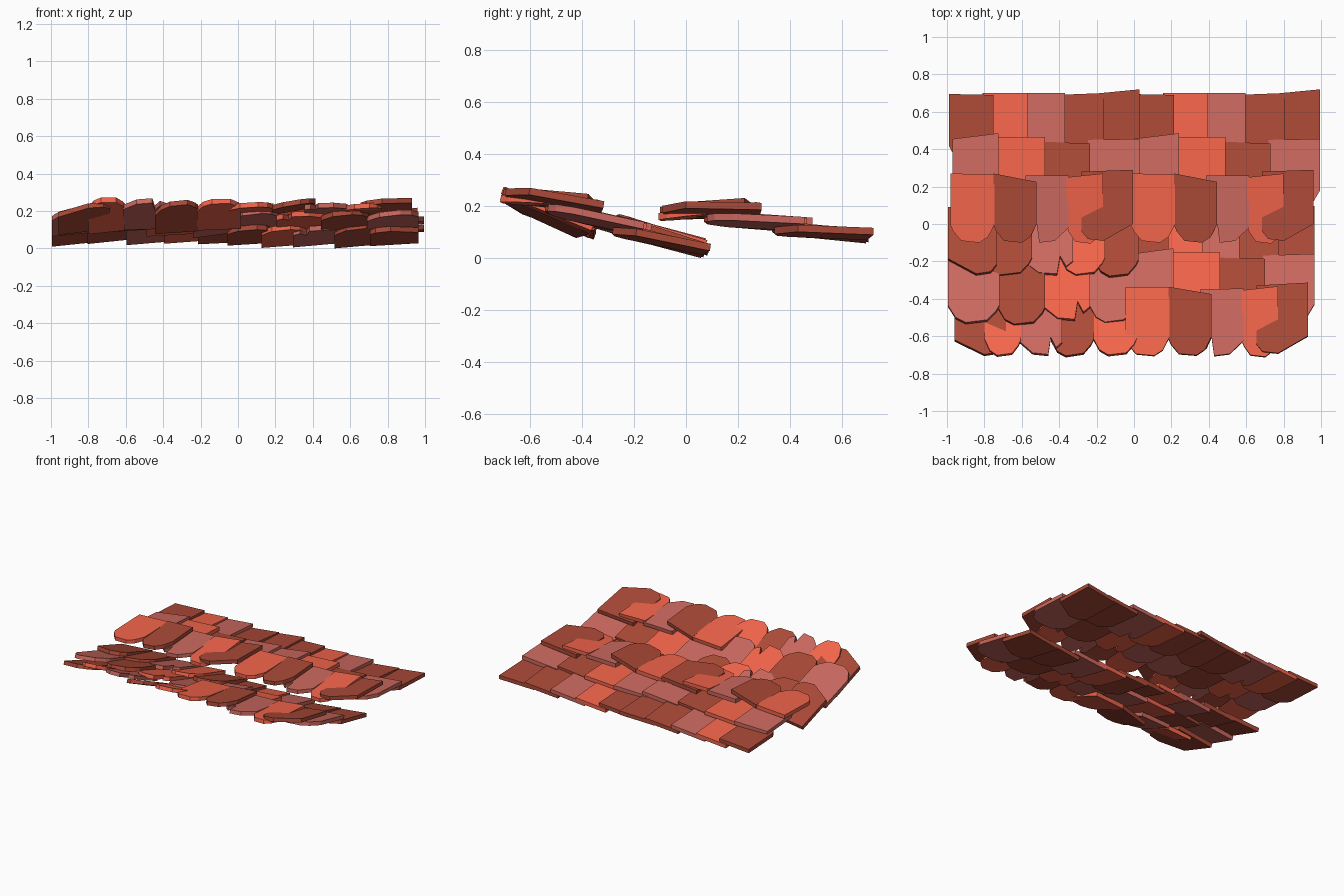
import bpy, bmesh
from mathutils import Matrix, Vector

if "Cube" in bpy.data.objects:
    bpy.data.objects.remove(bpy.data.objects["Cube"])

def mat(name, r, g, b):
    m = bpy.data.materials.new(name)
    m.diffuse_color = (r, g, b, 1)
    m.use_nodes = True
    m.node_tree.nodes["Principled BSDF"].inputs["Base Color"].default_value = m.diffuse_color
    return m

MATS = {'D': mat("dark_clay", .41, .068, .038),
        'O': mat("orange_clay", .90, .13, .07),
        'P': mat("pink_clay", .60, .14, .115)}
THICK = 0.027

# rounded lower ends as (fraction across, height above the tip)
ENDS = {'round': [(0, .09), (.06, .06), (.24, .01), (.65, 0), (.85, .03), (1, .10)],
        'left':  [(0, .05), (.12, .01), (.42, 0), (1, .09)],
        'notch': [(0, .07), (.14, .04), (.26, .10), (.32, 0), (.68, .01), (1, .08)]}

# one roof patch: color, left, right, back-left y, back-right y, tip y, end, z, roll, pitch
FRONT = [('O', -.50, -.265, -.03, -.035, -.40, 'round', .030, .05, .03),
         ('D', -.27, -.04, -.03, -.075, -.40, 'round', .048, .16, .07),
         ('P', -.10, .13, -.04, -.04, -.40, 'notch', .030, .03, .04),
         ('O', .12, .315, -.05, -.03, -.405, 'round', .036, .06, .10),
         ('D', .20, .475, -.02, -.01, -.39, 'left', .046, .12, -.02)]
MIDDLE = [('P', -.49, -.245, .155, .185, -.215, 'round', .004, .10, -.07),
          ('O', -.25, .005, .165, .165, -.205, 'notch', .000, .06, -.04),
          ('D', -.01, .245, .14, .13, -.23, 'round', -.005, .08, -.08),
          ('P', .235, .51, .15, .155, -.22, 'round', .000, .10, -.05)]
BACK = [('D', -.51, -.27, .395, .39, .03, 'round', -.038, .06, -.05),
        ('O', -.33, -.09, .40, .40, .04, 'round', -.042, .08, -.08),
        ('P', -.16, .11, .40, .40, .04, 'notch', -.040, .09, -.06),
        ('D', .06, .32, .39, .40, .04, 'round', -.040, .10, -.10),
        ('D', .25, .51, .395, .42, .04, 'left', -.040, .08, -.04)]

def tile_mesh(name, color, x0, x1, yl, yr, tip, end, z, roll, pitch):
    pts = [(x1, yr), (x0, yl)] + [(x0 + f * (x1 - x0), tip + h) for f, h in ENDS[end]]
    cx, cy = (x0 + x1) / 2, ((yl + yr) / 2 + tip) / 2
    bm = bmesh.new()
    layer = []
    for s in (-.5, .5):
        layer.append([bm.verts.new((x, y, z + s * THICK + roll * (x - cx) + pitch * (y - cy)))
                      for x, y in pts])
    low, high = layer
    bm.faces.new(low[::-1])
    bm.faces.new(high)
    n = len(pts)
    for i in range(n):
        j = (i + 1) % n
        bm.faces.new((low[i], low[j], high[j], high[i]))
    me = bpy.data.meshes.new(name)
    bmesh.ops.recalc_face_normals(bm, faces=bm.faces)
    bm.to_mesh(me)
    bm.free()
    me.materials.append(MATS[color])
    return me

tiles = [tile_mesh(f"{row}_tile_{i + 1}", *spec)
         for row, specs in (("front", FRONT), ("middle", MIDDLE), ("back", BACK))
         for i, spec in enumerate(specs)]

def place(x, y, z, pitch=0.0, flip=False):
    m = Matrix.Translation((x, y, z)) @ Matrix.Rotation(pitch, 4, 'X')
    return m @ Matrix.Rotation(3.14159265, 4, 'Y') if flip else m

# four copies of the patch; the front left one lies the other way up
PATCHES = {"back_left": place(-.48, .30, .14),
           "back_right": place(.485, .30, .14),
           "front_right": place(.455, -.315, .145, -.16),
           "front_left": place(-.485, -.32, .135, -.36, True)}
objs = []
for patch, m in PATCHES.items():
    for me in tiles:
        ob = bpy.data.objects.new(f"{patch}_{me.name}", me)
        bpy.context.collection.objects.link(ob)
        ob.matrix_world = m
        objs.append((ob, m))

# rest the lowest corner on the ground
low = min((m @ v.co).z for ob, m in objs for v in ob.data.vertices)
for ob, m in objs:
    ob.matrix_world = Matrix.Translation(Vector((0, 0, -low))) @ m
